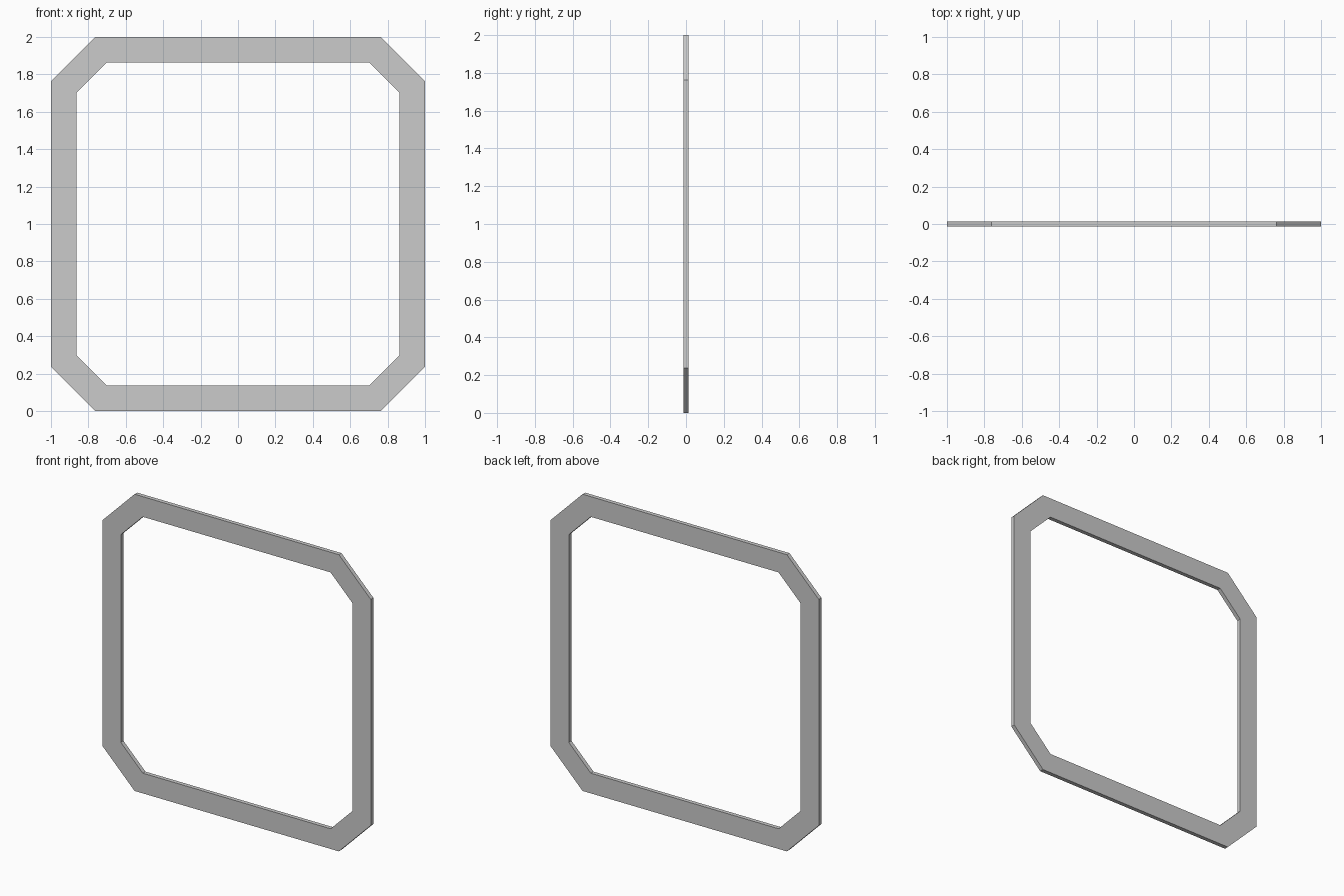
import bpy, bmesh

if "Cube" in bpy.data.objects:
    bpy.data.objects.remove(bpy.data.objects["Cube"])

HALF_DEPTH = 0.014
CENTRE_Z = 1.0


def chamfered_square(half, flat):
    """Eight corners of a square with cut corners, going round once."""
    return [(half, -flat), (half, flat), (flat, half), (-flat, half),
            (-half, flat), (-half, -flat), (-flat, -half), (flat, -half)]


# Outer and inner outlines of the flat frame
outer = chamfered_square(1.0, 0.762)
inner = chamfered_square(0.864, 0.70)

bm = bmesh.new()


def ring(outline, y):
    return [bm.verts.new((x, y, z + CENTRE_Z)) for x, z in outline]


# Four loops around the cross-section, bridged into a closed band
loops = [ring(outer, -HALF_DEPTH), ring(outer, HALF_DEPTH),
         ring(inner, HALF_DEPTH), ring(inner, -HALF_DEPTH)]
for a, b in zip(loops, loops[1:] + loops[:1]):
    for i in range(8):
        j = (i + 1) % 8
        bm.faces.new((a[i], a[j], b[j], b[i]))
bmesh.ops.recalc_face_normals(bm, faces=bm.faces)

mesh = bpy.data.meshes.new("frame")
bm.to_mesh(mesh)
bm.free()
frame = bpy.data.objects.new("frame", mesh)
bpy.context.collection.objects.link(frame)
